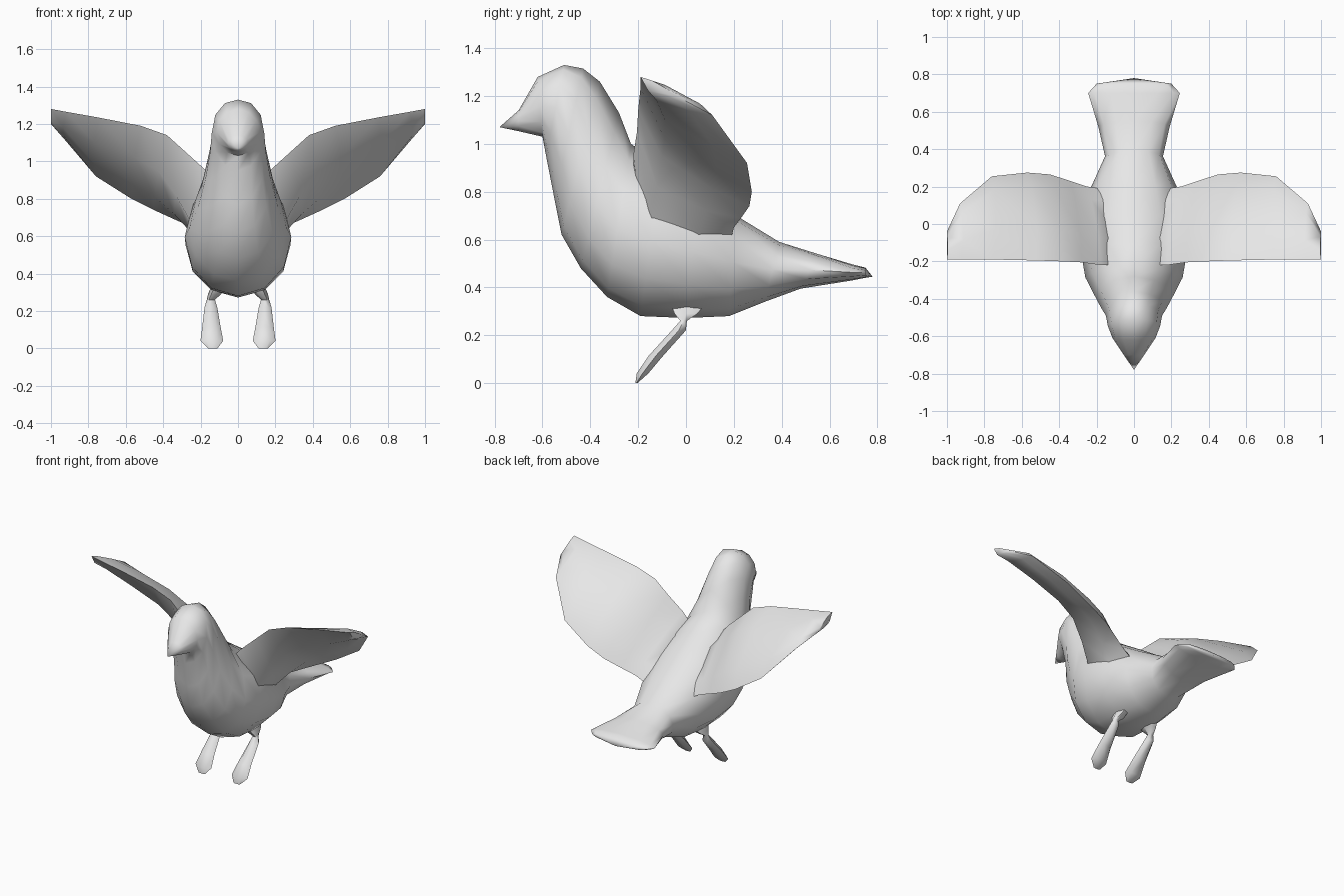
import bpy, bmesh, math
from mathutils import Vector

if "Cube" in bpy.data.objects:
    bpy.data.objects.remove(bpy.data.objects["Cube"])

grey = bpy.data.materials.new("light grey")
grey.diffuse_color = (0.8, 0.8, 0.8, 1)
grey.use_nodes = True
grey.node_tree.nodes["Principled BSDF"].inputs["Base Color"].default_value = grey.diffuse_color


def loft(name, rings, start=None, end=None, angle=60):
    """Skin a list of equal-length rings; ends close on a point or a cap."""
    bm = bmesh.new()
    rows = [[bm.verts.new(p) for p in r] for r in rings]
    n = len(rows[0])
    for a, b in zip(rows, rows[1:]):
        for i in range(n):
            j = (i + 1) % n
            bm.faces.new((a[i], a[j], b[j], b[i]))
    for row, tip in ((rows[0], start), (rows[-1], end)):
        if tip is None:
            bm.faces.new(row)
        else:
            v = bm.verts.new(tip)
            for i in range(n):
                bm.faces.new((row[i], row[(i + 1) % n], v))
    bmesh.ops.recalc_face_normals(bm, faces=bm.faces[:])
    me = bpy.data.meshes.new(name)
    bm.to_mesh(me)
    bm.free()
    ob = bpy.data.objects.new(name, me)
    bpy.context.collection.objects.link(ob)
    me.materials.append(grey)
    bpy.ops.object.select_all(action='DESELECT')
    ob.select_set(True)
    bpy.context.view_layer.objects.active = ob
    bpy.ops.object.shade_smooth_by_angle(angle=math.radians(angle))
    return ob


def body_ring(yt, zt, yb, zb, w, skew, n=12):
    """Egg-shaped section between a top and a bottom point."""
    ring = []
    for k in range(n):
        a = 2 * math.pi * k / n
        f = ((1 - math.cos(a)) / 2) ** (1 / skew)   # 0 at the top, 1 at the bottom
        ring.append((w * math.sin(a), yt + (yb - yt) * f, zt + (zb - zt) * f))
    return ring


# Body with head, beak and tail: top y, top z, bottom y, bottom z, half width, skew
sections = [
    (-0.70, 1.14, -0.70, 1.053, 0.055, 1.0),
    (-0.62, 1.28, -0.60, 1.03, 0.115, 1.0),
    (-0.51, 1.33, -0.585, 0.95, 0.14, 0.9),
    (-0.43, 1.315, -0.55, 0.77, 0.15, 1.0),
    (-0.36, 1.26, -0.52, 0.62, 0.175, 1.2),
    (-0.28, 1.13, -0.44, 0.48, 0.215, 1.3),
    (-0.23, 1.00, -0.33, 0.36, 0.26, 1.2),
    (-0.10, 0.91, -0.19, 0.28, 0.285, 1.0),
    (0.05, 0.81, 0.00, 0.272, 0.28, 0.95),
    (0.21, 0.70, 0.18, 0.28, 0.23, 0.9),
    (0.39, 0.59, 0.33, 0.34, 0.155, 0.9),
    (0.55, 0.54, 0.48, 0.395, 0.19, 0.9),
    (0.70, 0.495, 0.70, 0.43, 0.245, 1.0),
    (0.75, 0.483, 0.75, 0.44, 0.20, 1.0),
]
loft("body", [body_ring(*s) for s in sections],
     start=(0, -0.78, 1.07), end=(0, 0.78, 0.445))

# Wing stations: leading edge point, trailing edge point, upper and lower thickness
stations = [
    ((0.09, -0.22, 0.86), (0.11, 0.18, 0.57), 0.05, 0.32),
    ((0.175, -0.22, 0.955), (0.25, 0.20, 0.65), 0.03, 0.22),
    ((0.28, -0.205, 1.05), (0.34, 0.23, 0.69), 0.035, 0.15),
    ((0.38, -0.20, 1.14), (0.45, 0.265, 0.74), 0.05, 0.10),
    ((0.52, -0.195, 1.19), (0.57, 0.275, 0.80), 0.055, 0.075),
    ((0.75, -0.19, 1.235), (0.76, 0.255, 0.92), 0.05, 0.06),
    ((0.92, -0.19, 1.265), (0.93, 0.11, 1.12), 0.03, 0.05),
    ((1.00, -0.19, 1.28), (1.00, -0.04, 1.20), 0.01, 0.04),
]
DOWN = Vector((0.25, -0.15, -0.95))


def wing_ring(lead, trail, upper, lower, side):
    lead, trail = Vector(lead), Vector(trail)
    up = Vector((1, 0, 0.45)).cross(trail - lead).normalized()
    ring = [lead]
    for f, h in ((0.3, 1.0), (0.8, 0.75)):
        ring.append(lead.lerp(trail, f) + up * upper * h)
    ring.append(trail)
    for f, h in ((0.7, 0.55), (0.25, 1.0)):
        ring.append(lead.lerp(trail, f) + DOWN * lower * h)
    return [(min(p.x, 1.0) * side, p.y, p.z) for p in ring]


# Leg with flattened foot: centre x, y, z, half width, half depth
leg = [
    (0.10, 0.01, 0.34, 0.04, 0.09),
    (0.125, 0.0, 0.29, 0.035, 0.055),
    (0.145, -0.01, 0.26, 0.022, 0.016),
    (0.145, -0.03, 0.22, 0.034, 0.034),
    (0.142, -0.125, 0.115, 0.049, 0.035),
    (0.14, -0.182, 0.04, 0.061, 0.028),
    (0.135, -0.207, 0.0, 0.025, 0.005),
]


def leg_ring(x, y, z, w, d, side, n=6):
    return [((x + w * math.cos(2 * math.pi * k / n)) * side,
             y + d * math.sin(2 * math.pi * k / n), z) for k in range(n)]


for side, label in ((1, "left"), (-1, "right")):
    loft(label + "_wing", [wing_ring(*s, side) for s in stations], angle=75)
    loft(label + "_leg", [leg_ring(*s, side) for s in leg])
